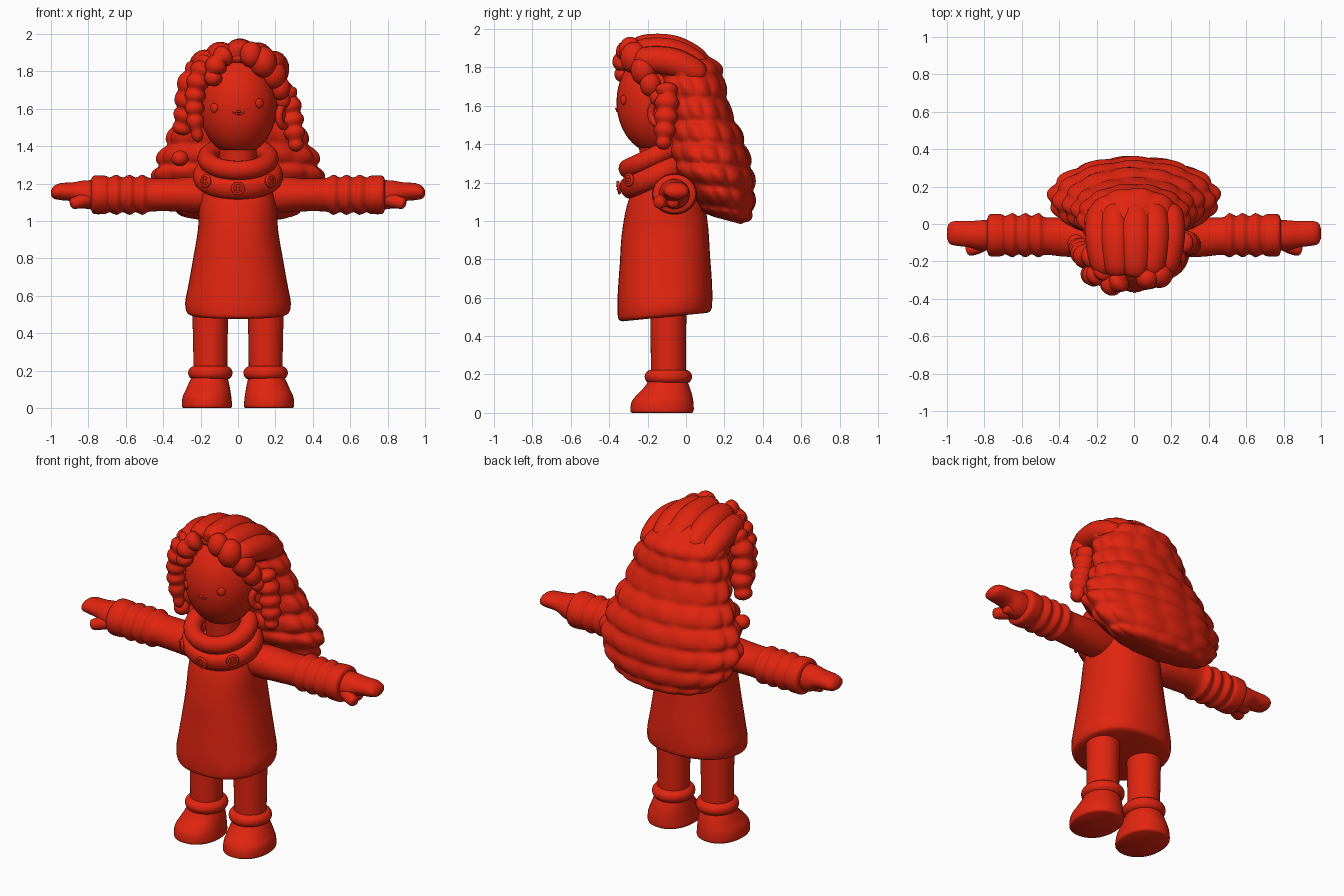
import bpy, bmesh, math
from math import sin, cos, pi, radians, sqrt
from mathutils import Vector, Matrix, Euler

if "Cube" in bpy.data.objects:
    bpy.data.objects.remove(bpy.data.objects["Cube"])

red = bpy.data.materials.new("red")
red.use_nodes = True
RED = (0.76, 0.018, 0.005, 1)
red.diffuse_color = RED
red.node_tree.nodes["Principled BSDF"].inputs["Base Color"].default_value = RED


def finish(obj, name, angle=50):
    obj.name = name
    obj.data.materials.append(red)
    bpy.ops.object.select_all(action='DESELECT')
    obj.select_set(True)
    bpy.context.view_layer.objects.active = obj
    bpy.ops.object.shade_smooth_by_angle(angle=radians(angle))
    return obj


def smooth_rows(rows, steps):
    """Catmull-Rom interpolation through rows of numbers."""
    rows = [Vector(r) for r in rows]
    out = []
    for i in range(len(rows) - 1):
        a, b = rows[max(i - 1, 0)], rows[i]
        c, d = rows[i + 1], rows[min(i + 2, len(rows) - 1)]
        for k in range(steps):
            t = k / steps
            out.append(b + (c - a) * (t / 2) + (a * 2 - b * 5 + c * 4 - d) * (t * t / 2)
                       + (b * 3 - a - c * 3 + d) * (t ** 3 / 2))
    return out + [rows[-1]]


def skin(name, rings, angle=50):
    """Closed surface through rings of points."""
    bm = bmesh.new()
    loops = [[bm.verts.new(p) for p in ring] for ring in rings]
    n = len(loops[0])
    for lo, hi in zip(loops, loops[1:]):
        for j in range(n):
            bm.faces.new((lo[j], lo[(j + 1) % n], hi[(j + 1) % n], hi[j]))
    bm.faces.new(loops[0][::-1])
    bm.faces.new(loops[-1])
    bmesh.ops.recalc_face_normals(bm, faces=bm.faces)
    mesh = bpy.data.meshes.new(name)
    bm.to_mesh(mesh)
    bm.free()
    obj = bpy.data.objects.new(name, mesh)
    bpy.context.collection.objects.link(obj)
    return finish(obj, name, angle)


def stack(name, rows, along_x=0, shear=0, steps=5, n=40, power=1.0):
    """Oval sections (height, centre a, centre b, radius a, radius b)."""
    def curve(v):
        return math.copysign(abs(v) ** power, v)
    rings = []
    for h, ca, cb, ra, rb in smooth_rows(rows, steps):
        ring = []
        for j in range(n):
            a = ca + ra * curve(cos(2 * pi * j / n))
            b = cb + rb * curve(sin(2 * pi * j / n))
            ring.append((along_x * h, a, b) if along_x else (a, b, h + shear * (b + 0.1)))
        rings.append(ring)
    return skin(name, rings)


def curl(name, rows, beads=0, n=18):
    """Round-ended tube through (x, y, z, radius), optionally beaded."""
    pts = smooth_rows(rows, 12)
    last, rings = len(pts) - 1, []
    old, q = None, None
    for i, p in enumerate(pts):
        tan = (pts[min(i + 1, last)].xyz - pts[max(i - 1, 0)].xyz).normalized()
        q = tan.to_track_quat('Z', 'Y') if old is None else old.rotation_difference(tan) @ q
        old = tan
        t = i / last
        r = p.w * sqrt(max(1 - abs(2 * t - 1) ** 7, 0.004))
        if beads:
            r *= 0.78 + 0.3 * abs(sin(pi * beads * t))
        rings.append([p.xyz + q @ Vector((r * cos(2 * pi * j / n), r * sin(2 * pi * j / n), 0))
                      for j in range(n)])
    return skin(name, rings)


def blob(name, loc, size, rot=(0, 0, 0)):
    bpy.ops.mesh.primitive_uv_sphere_add(segments=40, ring_count=24, location=loc, rotation=rot)
    bpy.context.object.scale = size
    return finish(bpy.context.object, name)


def hoop(name, loc, major, minor, scale=(1, 1, 1), rot=(0, 0, 0)):
    bpy.ops.mesh.primitive_torus_add(major_segments=48, minor_segments=18, location=loc, rotation=rot,
                                     major_radius=major, minor_radius=minor)
    bpy.context.object.scale = scale
    return finish(bpy.context.object, name)


# Dress and neck
stack("dress", [(0.5, 0, -0.11, 0.25, 0.22), (0.515, 0, -0.11, 0.275, 0.242), (0.57, 0, -0.11, 0.282, 0.247),
                (0.66, 0, -0.11, 0.265, 0.245), (0.8, 0, -0.11, 0.24, 0.235), (0.95, 0, -0.11, 0.215, 0.225),
                (1.1, 0, -0.108, 0.205, 0.2), (1.2, 0, -0.105, 0.18, 0.16), (1.27, 0, -0.1, 0.12, 0.11)],
      shear=0.1, power=0.9)
stack("neck", [(1.2, 0, -0.13, 0.1, 0.1), (1.45, 0, -0.15, 0.1, 0.1)])

# Tilted collar with buttons
tilt = Euler((radians(25), 0, 0))
collar_at = Vector((0, -0.15, 1.24))
hoop("upper_collar", (0, -0.165, 1.335), 0.165, 0.052, (1, 0.92, 1), tilt)
hoop("lower_collar", collar_at, 0.197, 0.045, (1, 0.86, 1.25), tilt)
for k in (-1, 0, 1):
    a = radians(-90 + 46 * k)
    out = (tilt.to_matrix() @ Vector((cos(a), sin(a), 0.3))).normalized()
    spot = collar_at + tilt.to_matrix() @ Vector((0.24 * cos(a), 0.21 * sin(a), 0.025 + 0.015 * abs(k)))
    turn = out.to_track_quat('Z', 'Y')
    hoop("button_rim", spot, 0.028, 0.008, rot=turn.to_euler())
    blob("button", spot, (0.03, 0.03, 0.009), turn.to_euler())
    for j in range(4):
        dot = Vector((cos(pi * (j / 2 + 0.25)), sin(pi * (j / 2 + 0.25)), 0)) * 0.012
        blob("button_stud", spot + turn @ (dot + Vector((0, 0, 0.008))), (0.004, 0.004, 0.004))

# Sleeves, hands, legs and shoes
sleeve = [(0.08, -0.08, 1.13, 0.08, 0.08), (0.22, -0.075, 1.14, 0.1, 0.095),
          (0.36, -0.07, 1.14, 0.105, 0.088), (0.47, -0.065, 1.14, 0.1, 0.09)]
for peak in (0.51, 0.58, 0.65):
    sleeve += [(peak, -0.06, 1.14, 0.118, 0.107), (peak + 0.037, -0.06, 1.14, 0.103, 0.093)]
sleeve += [(0.71, -0.06, 1.14, 0.112, 0.102), (0.77, -0.06, 1.14, 0.112, 0.102), (0.785, -0.06, 1.14, 0.085, 0.08)]
for side, word in ((1, "left"), (-1, "right")):
    stack(word + "_sleeve", sleeve, along_x=side)
    stack(word + "_hand", [(0.74, -0.06, 1.14, 0.08, 0.078), (0.82, -0.06, 1.142, 0.08, 0.075),
                           (0.88, -0.055, 1.155, 0.07, 0.052), (0.95, -0.05, 1.157, 0.066, 0.045),
                           (0.985, -0.05, 1.153, 0.056, 0.033), (1.0, -0.05, 1.15, 0.025, 0.012)], along_x=side)
    curl(word + "_thumb", [(side * 0.78, -0.09, 1.12, 0.04), (side * 0.84, -0.125, 1.105, 0.036),
                           (side * 0.895, -0.145, 1.09, 0.03)])
    curl(word + "_finger", [(side * 0.8, -0.06, 1.1, 0.035), (side * 0.88, -0.07, 1.1, 0.03)])
    x = side * 0.148
    stack(word + "_leg", [(0.12, x, -0.092, 0.09, 0.09), (0.35, x, -0.092, 0.092, 0.092), (0.6, x, -0.092, 0.1, 0.095)])
    hoop(word + "_ankle_cuff", (x, -0.092, 0.188), 0.082, 0.037, (1, 1.04, 1))
    shoe = side * 0.166
    stack(word + "_shoe", [(0, shoe, -0.125, 0.125, 0.155), (0.012, shoe, -0.125, 0.134, 0.165),
                           (0.06, shoe, -0.122, 0.13, 0.16), (0.1, side * 0.16, -0.11, 0.118, 0.14),
                           (0.14, side * 0.155, -0.098, 0.105, 0.115), (0.2, x, -0.092, 0.085, 0.085)], power=0.93)

# Head, ears and face
HC, HR = Vector((0, -0.15, 1.62)), Vector((0.208, 0.212, 0.27))
blob("head", HC, HR)


def face_point(x, z):
    return Vector((x, HC.y - HR.y * sqrt(1 - (x / HR.x) ** 2 - ((z - HC.z) / HR.z) ** 2), z))


for side, word in ((1, "left"), (-1, "right")):
    rot = (0, pi / 2, radians(-35 * side))
    hoop(word + "_ear_rim", (side * 0.245, -0.145, 1.56), 0.045, 0.02, (1.15, 1, 1), rot)
    blob(word + "_ear", (side * 0.235, -0.14, 1.56), (0.06, 0.05, 0.018), rot)
for x, z, word in ((-0.128, 1.605, "right"), (0.115, 1.63, "left")):
    blob(word + "_eye", face_point(x, z), (0.024, 0.012, 0.025), (0, 0, x * 4.5))
mouth = [(*face_point(x, 1.572 + 9 * (x - 0.004) ** 2), 0.005) for x in (-0.03, -0.012, 0.004, 0.02, 0.038)]
curl("mouth", mouth, n=10)
blob("nose", face_point(0.004, 1.585), (0.012, 0.01, 0.007))

# Tiered hair mass: rows of (front y, front z, back y, back z, half width)
hair = smooth_rows([(-0.22, 1.92, -0.12, 1.94, 0.06), (-0.27, 1.87, 0.06, 1.89, 0.18), (-0.2, 1.79, 0.17, 1.81, 0.24),
                    (-0.14, 1.7, 0.2, 1.7, 0.28), (-0.1, 1.58, 0.225, 1.58, 0.31), (-0.09, 1.47, 0.28, 1.46, 0.35),
                    (-0.08, 1.36, 0.32, 1.34, 0.4), (-0.06, 1.26, 0.345, 1.22, 0.43), (0.02, 1.14, 0.35, 1.1, 0.38),
                    (0.09, 1.05, 0.33, 1.01, 0.28), (0.15, 1.02, 0.28, 0.985, 0.1)], 9)
rings = []
for i, (yf, zf, yb, zb, w) in enumerate(hair):
    tier, f = divmod(i / 9 + 0.5, 1)
    puff = sin(pi * f) ** 0.6
    ring = []
    for j in range(120):
        a = 2 * pi * j / 120
        lump = abs(sin(6.5 * a + tier * 1.9)) if tier % 2 else abs(sin(6 * a + tier * 1.3))
        s = 0.97 + puff * (0.06 + 0.06 * lump)
        b = sin(a) * s / 2
        ring.append(((w * s * cos(a)), (yf + yb) / 2 + (yb - yf) * b, (zf + zb) / 2 + (zb - zf) * b))
    rings.append(ring)
skin("hair_mass", rings, 60)

# Crown lobes running front to back
for x, r in ((-0.17, 0.075), (-0.09, 0.085), (0.01, 0.09), (0.1, 0.085), (0.18, 0.075)):
    drop = 1.6 * x * x
    curl("crown_lobe", [(x * 0.9, -0.275 + drop, 1.875 - drop, r * 0.75), (x, -0.2, 1.893 - drop, r * 0.9),
                        (x * 1.1, -0.06, 1.875 - drop, r), (x * 1.1, 0.1, 1.8 - drop, r * 0.9)])

# Fringe sweeping towards the left ear
for loc, r in (((0.07, -0.29, 1.89), 0.06), ((0.135, -0.27, 1.85), 0.072), ((0.19, -0.22, 1.785), 0.068),
               ((0.225, -0.185, 1.71), 0.055), ((0.24, -0.15, 1.645), 0.04)):
    blob("left_fringe_curl", loc, (r, r, r * 1.15))

# Fringe and hanging ringlets
curl("right_fringe_curl", [(-0.05, -0.29, 1.9, 0.055), (-0.1, -0.32, 1.86, 0.056), (-0.13, -0.325, 1.79, 0.052),
                           (-0.13, -0.325, 1.72, 0.036)], beads=3)
curl("right_ringlet", [(-0.15, -0.24, 1.87, 0.06), (-0.2, -0.27, 1.79, 0.06), (-0.23, -0.27, 1.67, 0.052),
                       (-0.23, -0.265, 1.55, 0.046), (-0.21, -0.26, 1.42, 0.03)], beads=7)
curl("right_side_lock", [(-0.2, -0.17, 1.84, 0.07), (-0.265, -0.17, 1.72, 0.062), (-0.28, -0.14, 1.58, 0.06),
                         (-0.31, -0.12, 1.46, 0.05)], beads=5)
curl("left_side_lock", [(0.25, -0.1, 1.72, 0.06), (0.28, -0.1, 1.6, 0.06), (0.3, -0.11, 1.48, 0.055),
                        (0.315, -0.12, 1.37, 0.035)], beads=5)
blob("right_loose_curl", (-0.31, -0.1, 1.335), (0.045, 0.045, 0.042))
